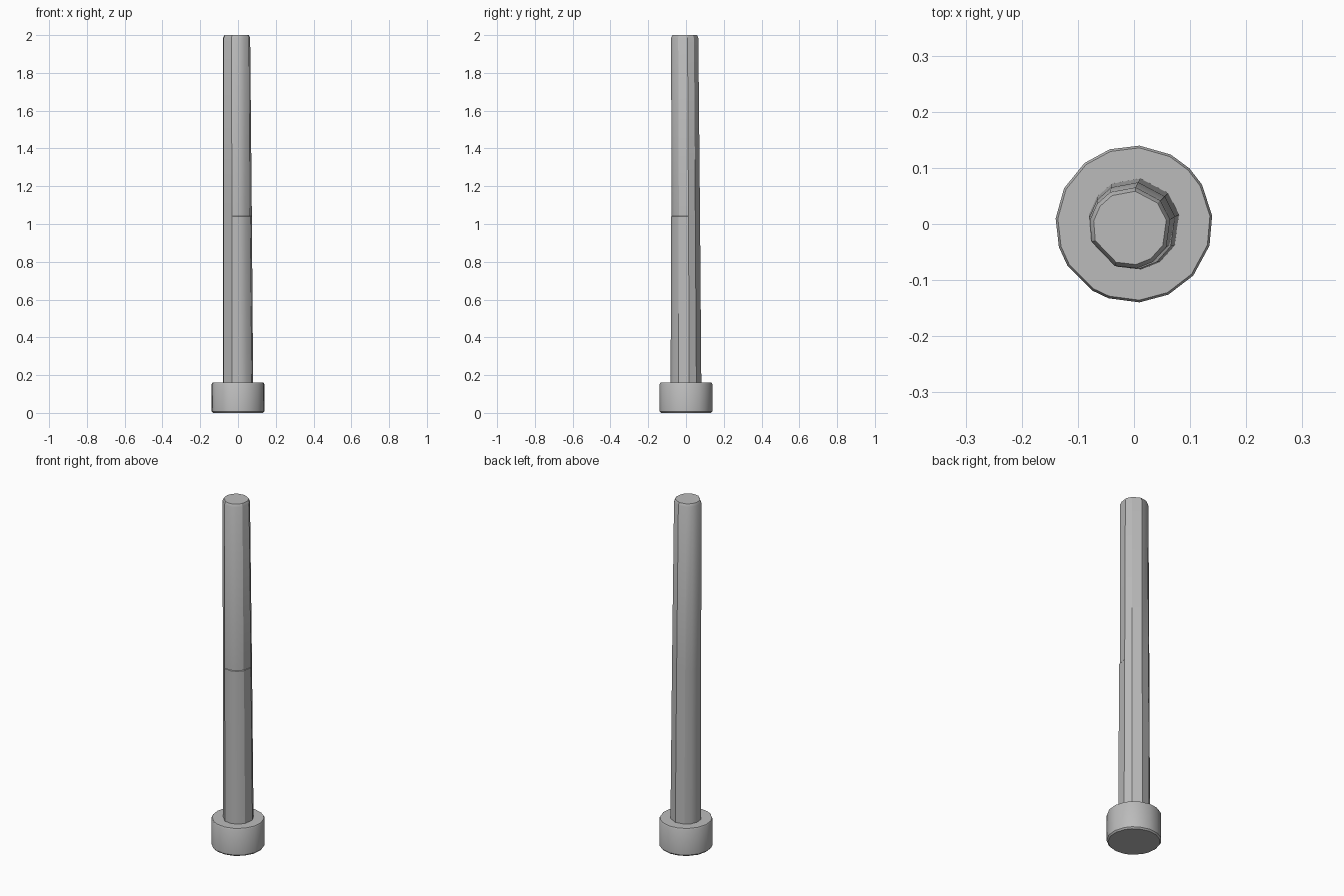
import bpy, bmesh
from math import radians, cos, sin

cube = bpy.data.objects.get("Cube")
if cube:
    bpy.data.objects.remove(cube, do_unlink=True)

# Plain grey metal
steel = bpy.data.materials.new("grey_steel")
steel.use_nodes = True
colour = (0.5, 0.5, 0.5, 1)
steel.diffuse_color = colour
steel.node_tree.nodes["Principled BSDF"].inputs["Base Color"].default_value = colour


def ring(bm, angles, radius, z, shift=0.0, inset=None):
    """Closed loop of vertices; inset maps angles to a smaller radius factor."""
    inset = inset or {}
    return [bm.verts.new((shift + radius * inset.get(a, 1) * cos(radians(a)),
                          shift + radius * inset.get(a, 1) * sin(radians(a)), z))
            for a in angles]


def skin(bm, rings):
    for low, high in zip(rings, rings[1:]):
        n = len(low)
        for i in range(n):
            j = (i + 1) % n
            bm.faces.new((low[i], low[j], high[j], high[i]))


def finish(bm, name):
    bmesh.ops.recalc_face_normals(bm, faces=bm.faces)
    mesh = bpy.data.meshes.new(name)
    bm.to_mesh(mesh)
    bm.free()
    mesh.materials.append(steel)
    obj = bpy.data.objects.new(name, mesh)
    bpy.context.collection.objects.link(obj)
    bpy.ops.object.select_all(action='DESELECT')
    obj.select_set(True)
    bpy.context.view_layer.objects.active = obj
    bpy.ops.object.shade_smooth_by_angle(angle=radians(30))


# Head: uneven round collar with small chamfers and a hexagonal socket below
head_angles = [6, 30, 45, 62, 86, 108, 129, 153, 176,
               197, 212, 238, 251, 274, 296, 319, 344]
bm = bmesh.new()
outer = [ring(bm, head_angles, r, z) for r, z in
         ((0.133, 0), (0.14, 0.008), (0.14, 0.153), (0.136, 0.16))]
skin(bm, outer)
bm.faces.new(outer[-1])
hexagon = range(0, 360, 60)
socket = [ring(bm, hexagon, 0.075, z) for z in (0, 0.08)]
skin(bm, socket)
bm.faces.new(socket[-1])
bm.edges.ensure_lookup_table()
rim = [bm.edges.get((loop[i - 1], loop[i]))
       for loop in (outer[0], socket[0]) for i in range(len(loop))]
bmesh.ops.bridge_loops(bm, edges=rim)
finish(bm, "bolt_head")

# Shaft: tapering faceted rod with a shallow step on one side halfway up
shaft_angles = [12, 42, 82, 119, 144, 169, 200, 248, 279, 304, 332]
step = {279: 0.95, 304: 0.93, 332: 0.95}
bm = bmesh.new()
rings = [ring(bm, shaft_angles, 0.082, 0.15),
         ring(bm, shaft_angles, 0.078, 1.04, -0.003),
         ring(bm, shaft_angles, 0.078, 1.042, -0.003, step),
         ring(bm, shaft_angles, 0.073, 1.985, -0.007),
         ring(bm, shaft_angles, 0.066, 2.0, -0.007)]
skin(bm, rings)
bm.faces.new(rings[0])
bm.faces.new(rings[-1])
bmesh.ops.remove_doubles(bm, verts=bm.verts, dist=0.0001)
finish(bm, "bolt_shaft")
